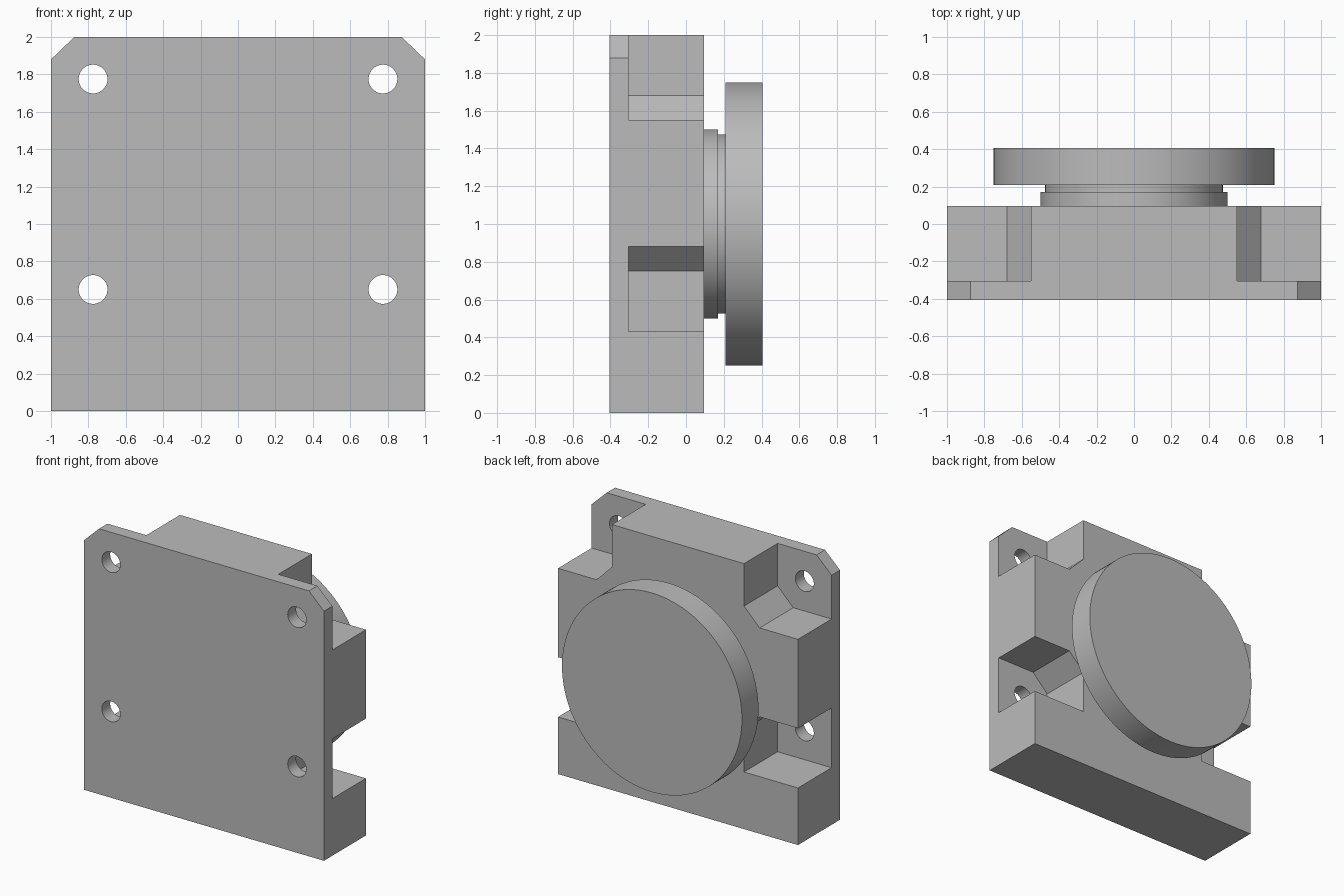
import bpy, math
from mathutils import Matrix

if "Cube" in bpy.data.objects:
    bpy.data.objects.remove(bpy.data.objects["Cube"], do_unlink=True)

grey = bpy.data.materials.new("plain grey")
grey.use_nodes = True
COLOUR = (0.5, 0.5, 0.5, 1)
grey.diffuse_color = COLOUR
grey.node_tree.nodes["Principled BSDF"].inputs["Base Color"].default_value = COLOUR

FRONT, PLATE_BACK, BODY_BACK, BACK = -0.405, -0.305, 0.095, 0.405


def prism(name, outline, y0, y1):
    """Extrude an (x, z) outline from y0 to y1."""
    n = len(outline)
    verts = [(x, y, z) for y in (y0, y1) for x, z in outline]
    faces = [list(range(n)), list(range(2 * n - 1, n - 1, -1))]
    faces += [(i, i + n, (i + 1) % n + n, (i + 1) % n) for i in range(n)]
    mesh = bpy.data.meshes.new(name)
    mesh.from_pydata(verts, [], faces)
    # Make the normals point outward whatever the outline's direction
    area = sum(a[0] * b[1] - b[0] * a[1] for a, b in zip(outline, outline[1:] + outline[:1]))
    if area < 0:
        mesh.flip_normals()
    mesh.materials.append(grey)
    obj = bpy.data.objects.new(name, mesh)
    bpy.context.collection.objects.link(obj)
    return obj


def circle(x, z, r, n):
    return [(x + r * math.cos(math.tau * i / n), z + r * math.sin(math.tau * i / n))
            for i in range(n)]


def activate(obj):
    bpy.ops.object.select_all(action='DESELECT')
    obj.select_set(True)
    bpy.context.view_layer.objects.active = obj


def cut(target, cutter):
    activate(target)
    mod = target.modifiers.new("cut", 'BOOLEAN')
    mod.operation = 'DIFFERENCE'
    mod.solver = 'EXACT'
    mod.object = cutter
    bpy.ops.object.modifier_apply(modifier=mod.name)
    bpy.data.objects.remove(cutter, do_unlink=True)


# Mounting block with chamfered top corners
block = prism("mounting_block", [(-1, 0), (1, 0), (1, 1.88), (0.875, 2),
                                 (-0.875, 2), (-1, 1.88)], FRONT, BODY_BACK)

# Corner pockets behind the flange, and the bolt holes through it
upper = [(0.55, 2.1), (0.55, 1.68), (0.68, 1.55), (1.1, 1.55), (1.1, 2.1)]
lower = [(0.55, 0.43), (1.1, 0.43), (1.1, 0.88), (0.68, 0.88), (0.55, 0.75)]
for side in (-1, 1):
    for pocket in (upper, lower):
        outline = [(side * x, z) for x, z in pocket]
        cut(block, prism("pocket_cutter", outline, PLATE_BACK, 0.3))
    for z in (0.65, 1.775):
        cut(block, prism("hole_cutter", circle(side * 0.775, z, 0.077, 48), -0.6, -0.2))

# Round hub, neck and large disc on the back
hub = prism("hub", circle(0, 1, 0.5, 96), BODY_BACK, 0.17)
neck = prism("neck", circle(0, 1, 0.475, 96), 0.17, 0.208)
disc = prism("disc", circle(0, 1, 0.75, 128), 0.208, BACK)

for obj in (block, hub, neck, disc):
    activate(obj)
    bpy.ops.object.shade_smooth_by_angle(angle=math.radians(30))
